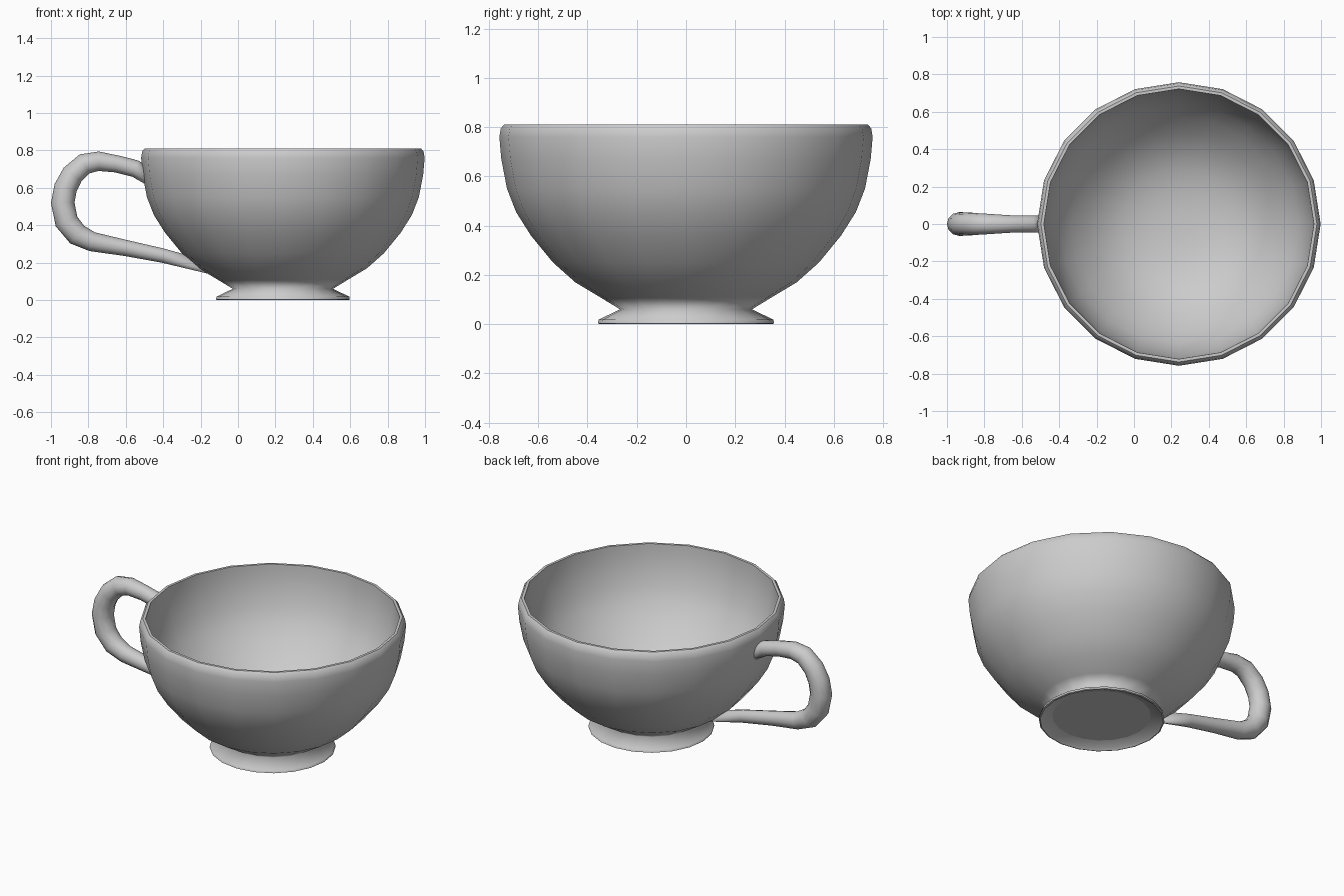
import bpy, bmesh
from math import cos, sin, tau
from mathutils import Vector

if "Cube" in bpy.data.objects:
    bpy.data.objects.remove(bpy.data.objects["Cube"])

CUP_X = 0.24
SIDES = 20


def skin(name, rings, cap, sharp=()):
    """Bridge a list of vertex rings into one smooth shaded object."""
    bm = bmesh.new()
    loops = [[bm.verts.new(p) for p in ring] for ring in rings]
    n = len(rings[0])
    for a, b in zip(loops, loops[1:]):
        for i in range(n):
            j = (i + 1) % n
            bm.faces.new((a[i], a[j], b[j], b[i]))
    if cap:
        bm.faces.new(loops[0])
        bm.faces.new(loops[-1])
    bmesh.ops.recalc_face_normals(bm, faces=bm.faces)
    for f in bm.faces:
        f.smooth = True
    for k in sharp:
        for i in range(n):
            bm.edges.get((loops[k][i], loops[k][(i + 1) % n])).smooth = False
    mesh = bpy.data.meshes.new(name)
    bm.to_mesh(mesh)
    bm.free()
    obj = bpy.data.objects.new(name, mesh)
    bpy.context.collection.objects.link(obj)
    return obj


# Cup: lathe profile (radius, height) from underside, up the outside, down the inside
profile = [
    (0.28, 0.03), (0.335, 0.012), (0.35, 0.0), (0.358, 0.003), (0.355, 0.018),
    (0.268, 0.06), (0.35, 0.11), (0.45, 0.17), (0.54, 0.25), (0.63, 0.36),
    (0.69, 0.455), (0.727, 0.55), (0.75, 0.67), (0.758, 0.76), (0.752, 0.795),
    (0.738, 0.811), (0.722, 0.811), (0.72, 0.75), (0.708, 0.67), (0.682, 0.565),
    (0.64, 0.475), (0.578, 0.39), (0.49, 0.295), (0.4, 0.225), (0.3, 0.175),
    (0.18, 0.145), (0.07, 0.135),
]
rings = [[(CUP_X + r * cos(tau * i / SIDES), r * sin(tau * i / SIDES), z)
          for i in range(SIDES)] for r, z in profile]
skin("cup_bowl", rings, True, sharp=(0, 2, 3, 15, 16))

# Handle: tapered tube swept along (x, z, radius), its ends cut along the cup wall
path = [
    (-0.498, 0.672, 0.045), (-0.55, 0.703, 0.046), (-0.65, 0.728, 0.046),
    (-0.745, 0.742, 0.052), (-0.82, 0.728, 0.057), (-0.885, 0.67, 0.06),
    (-0.922, 0.6, 0.062), (-0.937, 0.52, 0.063), (-0.917, 0.42, 0.063),
    (-0.86, 0.35, 0.06), (-0.78, 0.312, 0.052), (-0.6, 0.278, 0.043),
    (-0.4, 0.237, 0.038), (-0.225, 0.193, 0.032),
]
points = [Vector((x, 0, z)) for x, z, r in path]
last = len(path) - 1
wall_cut = {0: Vector((0.2, 0, -1.25)), last: Vector((-2.1, 0, 1.65))}
tube = []
for k, (x, z, r) in enumerate(path):
    t = (points[min(k + 1, last)] - points[max(k - 1, 0)]).normalized()
    side = wall_cut.get(k, Vector((-t.z, 0, t.x)))
    tube.append([points[k] + side * r * cos(tau * i / 12) + Vector((0, r * sin(tau * i / 12), 0))
                 for i in range(12)])
skin("handle", tube, True)
